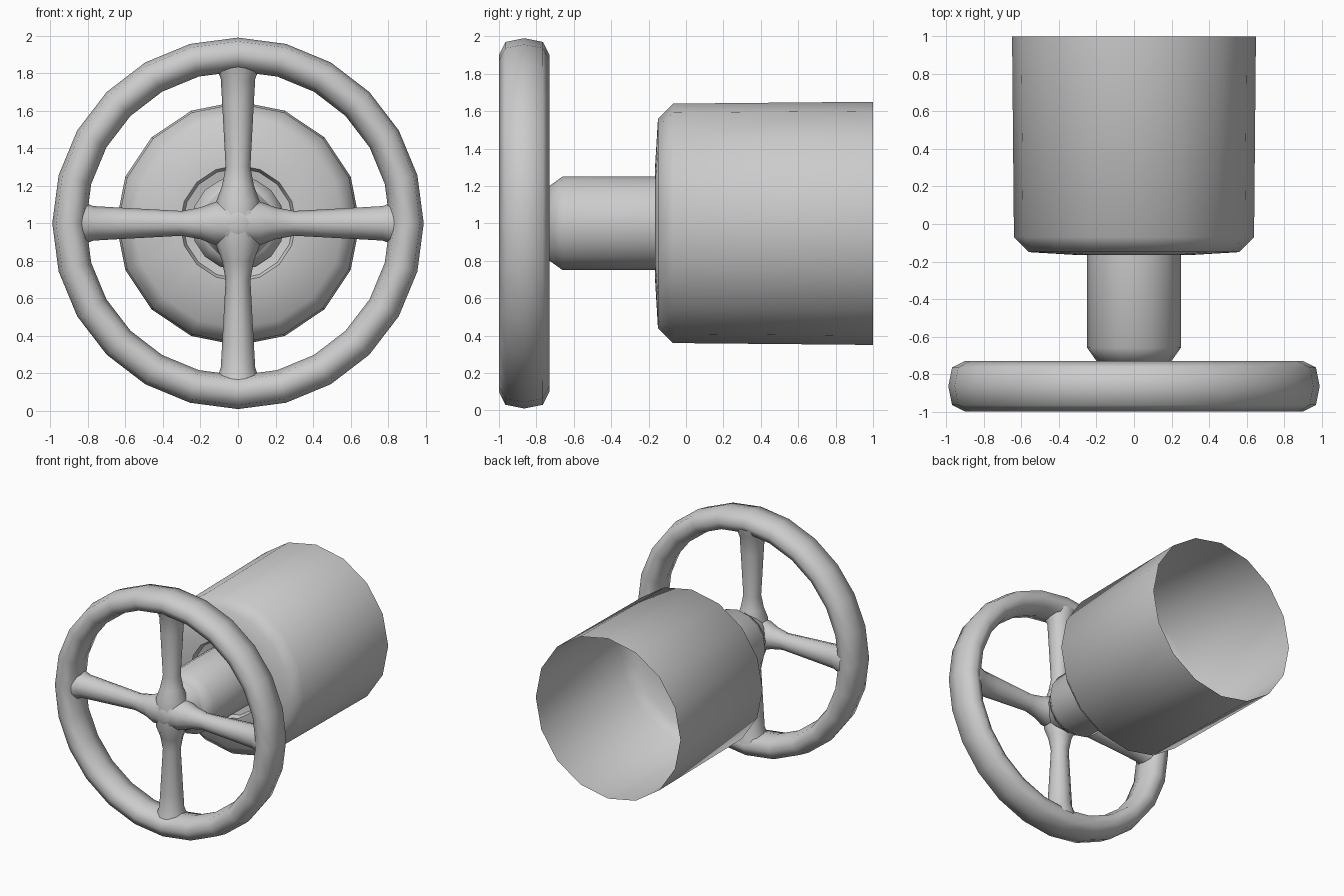
import bpy, bmesh, math
from mathutils import Matrix, Vector

if "Cube" in bpy.data.objects:
    bpy.data.objects.remove(bpy.data.objects["Cube"])


def lathe(name, profile, segs, matrix, closed=False, cap_end=False, angle=50):
    """Revolve (radius, height) points about local z, then place with matrix."""
    bm = bmesh.new()
    rings = []
    for i in range(segs):
        a = 2 * math.pi * i / segs
        rings.append([bm.verts.new((r * math.cos(a), r * math.sin(a), h)) for r, h in profile])
    n = len(profile)
    for i in range(segs):
        a, b = rings[i], rings[(i + 1) % segs]
        for j in range(n if closed else n - 1):
            k = (j + 1) % n
            bm.faces.new((a[j], b[j], b[k], a[k]))
    if cap_end:
        bm.faces.new([r[-1] for r in rings])
    bmesh.ops.recalc_face_normals(bm, faces=bm.faces)
    bm.transform(matrix)
    mesh = bpy.data.meshes.new(name)
    bm.to_mesh(mesh)
    bm.free()
    ob = bpy.data.objects.new(name, mesh)
    bpy.context.collection.objects.link(ob)
    bpy.ops.object.select_all(action='DESELECT')
    ob.select_set(True)
    bpy.context.view_layer.objects.active = ob
    bpy.ops.object.shade_smooth_by_angle(angle=math.radians(angle))
    return ob


# local z -> world +y, axis at z = 1
AXIS = Matrix.Translation((0, 0, 1)) @ Matrix.Rotation(-math.pi / 2, 4, 'X')
WHEEL_Y = -0.865

# open pipe housing, recessed collar and hollow stem
lathe("pipe_and_stem",
      [(0.65, 1.0), (0.64, -0.07), (0.56, -0.15), (0.31, -0.165), (0.295, -0.13),
       (0.25, -0.12), (0.25, -0.66), (0.20, -0.73), (0.11, -0.75)],
      16, AXIS, cap_end=True)

# hand wheel rim
rim = [(0.99, 0), (0.97, 0.10), (0.90, 0.135), (0.835, 0.10),
       (0.81, 0), (0.835, -0.10), (0.90, -0.135), (0.97, -0.10)]
lathe("wheel_rim", [(r, h + WHEEL_Y) for r, h in rim], 24, AXIS, closed=True, angle=80)

# four spokes, flared at hub and rim
spoke = [(0.12, 0.03), (0.115, 0.12), (0.085, 0.20), (0.066, 0.30),
         (0.085, 0.65), (0.092, 0.77), (0.11, 0.82), (0.12, 0.87)]
for i in range(4):
    m = (Matrix.Translation((0, -0.85, 1)) @ Matrix.Rotation(i * math.pi / 2, 4, 'Y'))
    lathe(f"spoke_{i + 1}", spoke, 10, m, angle=80)

# rounded hub joining spokes to stem
hub = [(0.20, -0.72), (0.175, -0.78), (0.15, -0.85), (0.125, -0.91),
       (0.09, -0.95), (0.04, -0.97)]
lathe("hub", hub, 12, AXIS, cap_end=True, angle=80)
